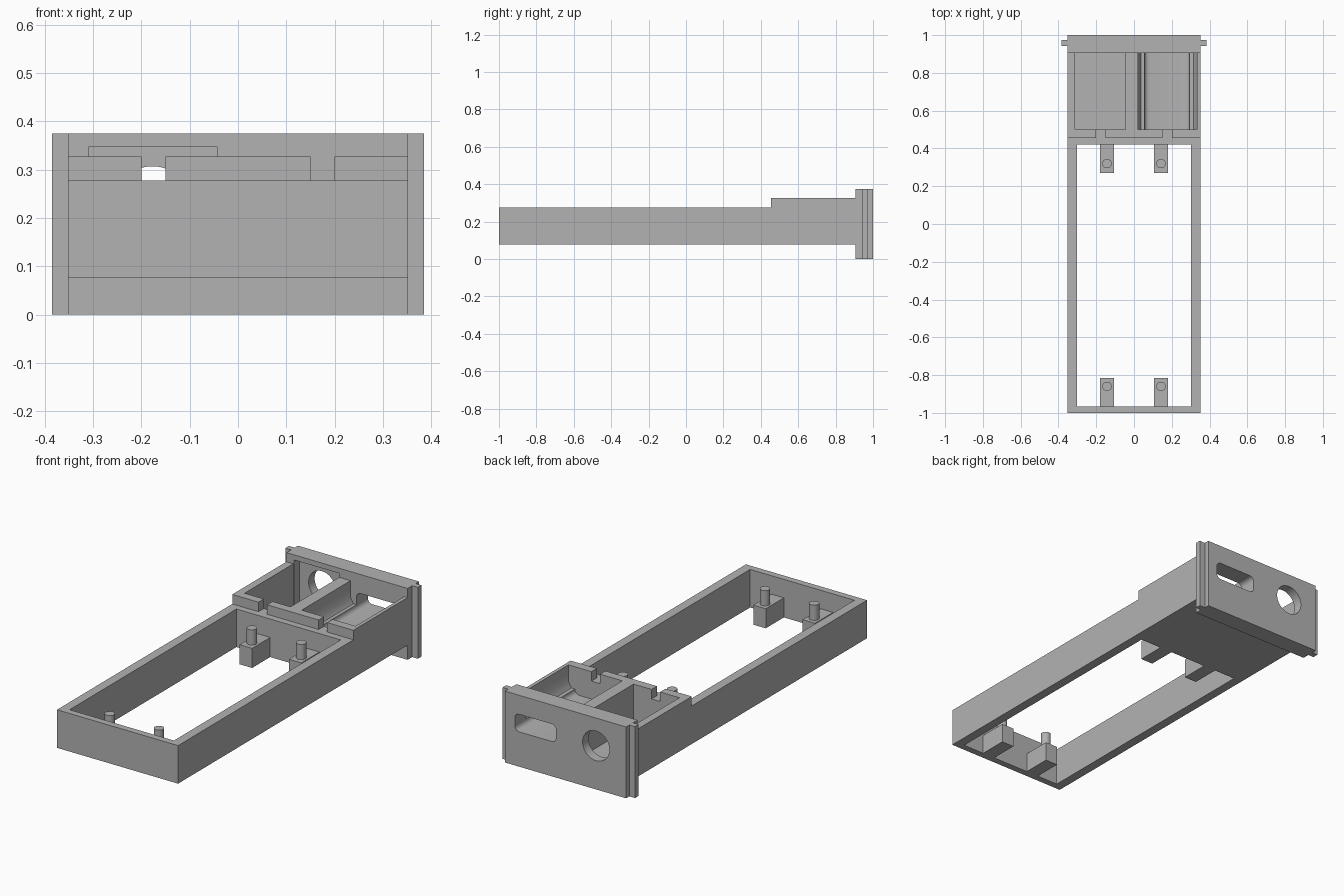
import bpy, bmesh, math
from mathutils import Vector

if "Cube" in bpy.data.objects:
    bpy.data.objects.remove(bpy.data.objects["Cube"], do_unlink=True)

grey = bpy.data.materials.new("matte grey")
grey.use_nodes = True
colour = (0.45, 0.45, 0.45, 1)
grey.diffuse_color = colour
grey.node_tree.nodes["Principled BSDF"].inputs["Base Color"].default_value = colour


def prism(name, outline, depth):
    """Extrude a closed 3D outline along the depth vector."""
    bm = bmesh.new()
    face = bm.faces.new([bm.verts.new(p) for p in outline])
    moved = bmesh.ops.extrude_face_region(bm, geom=[face])["geom"]
    verts = [v for v in moved if isinstance(v, bmesh.types.BMVert)]
    bmesh.ops.translate(bm, verts=verts, vec=Vector(depth))
    bmesh.ops.recalc_face_normals(bm, faces=bm.faces)
    mesh = bpy.data.meshes.new(name)
    bm.to_mesh(mesh)
    bm.free()
    mesh.materials.append(grey)
    obj = bpy.data.objects.new(name, mesh)
    bpy.context.collection.objects.link(obj)
    return obj


def box(name, x0, x1, y0, y1, z0, z1):
    return prism(name, [(x0, y0, z0), (x1, y0, z0), (x1, y1, z0), (x0, y1, z0)],
                 (0, 0, z1 - z0))


def along_y(name, outline, y0, y1):
    return prism(name, [(x, y0, z) for x, z in outline], (0, y1 - y0, 0))


def rounded(cx, cz, half_w, half_h, r, steps):
    """Outline of a rounded rectangle."""
    points = []
    for i, (sx, sz) in enumerate([(1, 1), (-1, 1), (-1, -1), (1, -1)]):
        for k in range(steps + 1):
            a = math.pi / 2 * (i + k / steps)
            points.append((cx + sx * (half_w - r) + r * math.cos(a),
                           cz + sz * (half_h - r) + r * math.sin(a)))
    return points


def circle(cx, cy, r, n):
    return [(cx + r * math.cos(2 * math.pi * i / n),
             cy + r * math.sin(2 * math.pi * i / n)) for i in range(n)]


def cut(obj, cutters):
    """Subtract every cutter, bake the result and drop the modifiers."""
    for c in cutters:
        c.hide_render = True
        mod = obj.modifiers.new("cut", 'BOOLEAN')
        mod.operation, mod.solver, mod.object = 'DIFFERENCE', 'EXACT', c
    bpy.context.view_layer.update()
    deps = bpy.context.evaluated_depsgraph_get()
    baked = bpy.data.meshes.new_from_object(obj.evaluated_get(deps))
    obj.modifiers.clear()
    obj.data = baked


W = 0.352        # half width of the body
BASE = 0.077     # underside of the body
RIM = 0.277      # top of the long frame
HIGH = 0.327     # top of the rear housing
JOINT = 0.905    # where the end panel starts
HOLE_Z = 0.229   # centre height of the panel openings

# Stepped tray body, extruded across its width
side = [(-1, BASE), (JOINT, BASE), (JOINT, HIGH), (0.455, HIGH), (0.455, RIM), (-1, RIM)]
tray = prism("tray_body", [(-W, y, z) for y, z in side], (2 * W, 0, 0))

# End panel with a guide rail on each side
panel = box("end_panel", -W, W, JOINT, 1, 0, 0.375)
for s, label in ((-1, "right"), (1, "left")):
    edges = sorted((s * (W - 0.002), s * 0.385))
    box(label + "_guide_rail", *edges, 0.943, 0.973, 0, 0.375)

# Openings shared by or special to the body and the panel
slot = along_y("slot_cutter", rounded(0.175, HOLE_Z, 0.12, 0.046, 0.025, 5), 0.5, 1.1)
hole = along_y("round_hole_cutter", circle(-0.177, HOLE_Z, 0.078, 48), 0.8, 1.1)
recess = box("panel_recess_cutter", -0.308, -0.043, 0.8, 0.95, 0.11, 0.348)
window = box("frame_opening_cutter", -0.303, 0.303, -0.965, 0.42, 0, 0.5)
bay = box("square_bay_cutter", -0.312, -0.045, 0.5, 1.1, 0.11, 0.5)
trough = along_y("trough_bay_cutter",
                 [(0.02, 0.5), (0.02, 0.24), (0.037, 0.21),
                  (0.316, 0.21), (0.333, 0.24), (0.333, 0.5)], 0.5, 1.1)
notches = [box("notch_cutter", x, x + 0.05, 0.4, 0.52, RIM, 0.5) for x in (-0.2, 0.15)]

cut(tray, [window, bay, trough, slot] + notches)
cut(panel, [recess, hole, slot])
for c in [slot, hole, recess, window, bay, trough] + notches:
    bpy.data.objects.remove(c, do_unlink=True)

# Four mounting blocks, each with a locating pin
for x, column in ((-0.143, "right"), (0.143, "left")):
    for y0, y1, pin_y, row in ((-0.967, -0.815, -0.86, "front"), (0.27, 0.422, 0.32, "rear")):
        name = row + "_" + column
        box(name + "_mounting_block", x - 0.036, x + 0.036, y0, y1, BASE, 0.18)
        pin = prism(name + "_pin", [(px, py, 0.17) for px, py in circle(x, pin_y, 0.025, 24)],
                    (0, 0, 0.09))

# Soften only the curved surfaces
for obj in bpy.context.collection.objects:
    if obj.type == 'MESH' and grey.name in obj.data.materials:
        bpy.ops.object.select_all(action='DESELECT')
        obj.select_set(True)
        bpy.context.view_layer.objects.active = obj
        bpy.ops.object.shade_smooth_by_angle(angle=math.radians(30))
